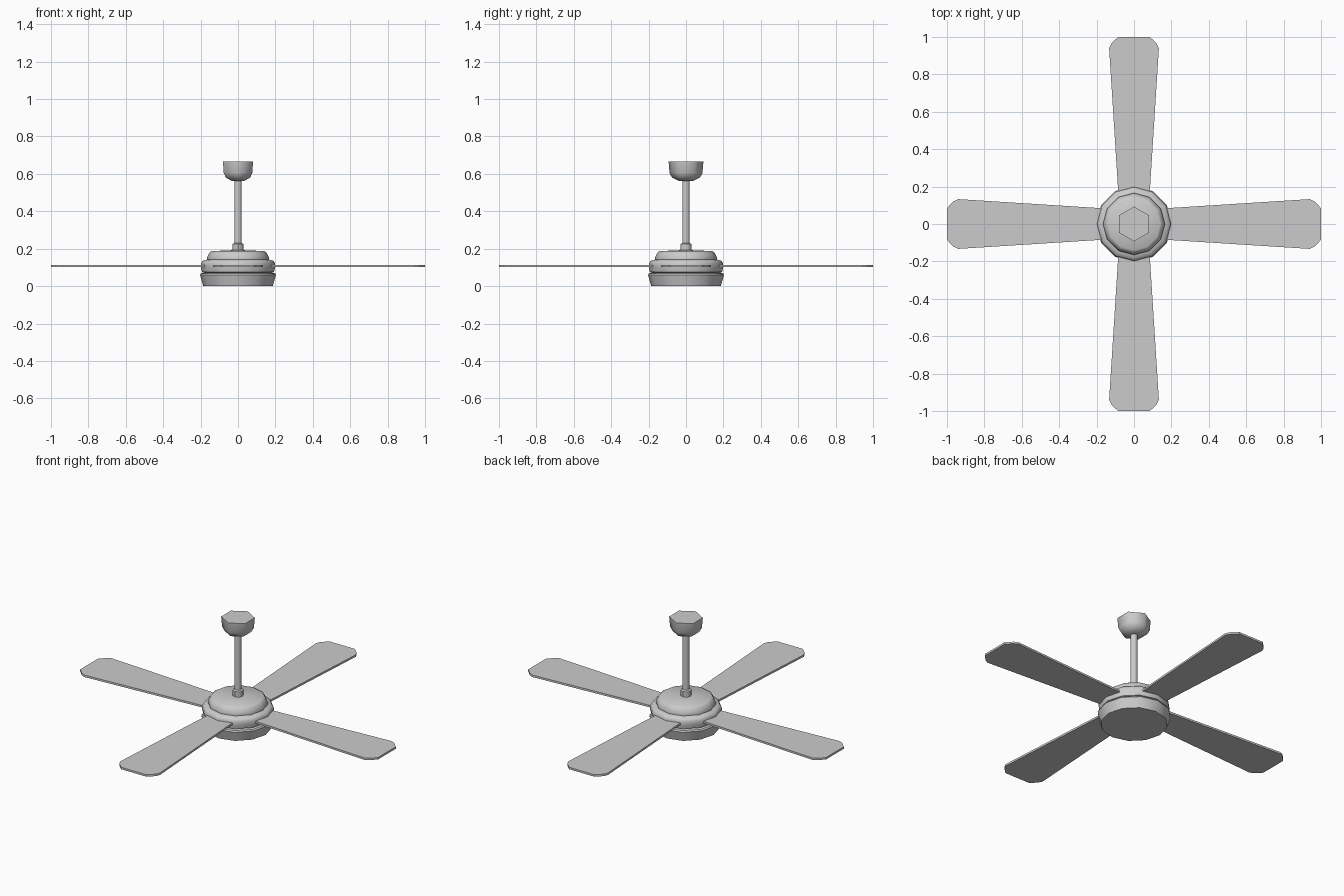
import bpy, bmesh, math

if "Cube" in bpy.data.objects:
    bpy.data.objects.remove(bpy.data.objects["Cube"])


def finish(name, bm, angle=None):
    bmesh.ops.recalc_face_normals(bm, faces=bm.faces)
    mesh = bpy.data.meshes.new(name)
    bm.to_mesh(mesh)
    bm.free()
    ob = bpy.data.objects.new(name, mesh)
    bpy.context.collection.objects.link(ob)
    if angle:
        bpy.ops.object.select_all(action='DESELECT')
        ob.select_set(True)
        bpy.context.view_layer.objects.active = ob
        bpy.ops.object.shade_smooth_by_angle(angle=math.radians(angle))
    return ob


def turned(name, profile, sides, start=0.0, angle=45):
    """Closed solid of revolution from (radius, z) points, bottom to top."""
    bm = bmesh.new()
    rings = []
    for r, z in profile:
        rings.append([bm.verts.new((r * math.cos(start + math.tau * i / sides),
                                    r * math.sin(start + math.tau * i / sides), z))
                      for i in range(sides)])
    for low, high in zip(rings, rings[1:]):
        for i in range(sides):
            j = (i + 1) % sides
            bm.faces.new((low[i], low[j], high[j], high[i]))
    bm.faces.new(rings[0])
    bm.faces.new(rings[-1])
    return finish(name, bm, angle)


def blade(name, turn):
    """Flat tapered paddle with clipped outer corners."""
    half = [(0.15, 0.083), (0.94, 0.133), (0.965, 0.121), (1.0, 0.085)]
    outline = half + [(x, -y) for x, y in reversed(half)]
    bm = bmesh.new()
    face = bm.faces.new([bm.verts.new((x, y, 0.101)) for x, y in outline])
    top = bmesh.ops.extrude_face_region(bm, geom=[face])
    bmesh.ops.translate(bm, vec=(0, 0, 0.012),
                        verts=[g for g in top['geom'] if isinstance(g, bmesh.types.BMVert)])
    ob = finish(name, bm)
    ob.rotation_euler.z = turn
    return ob


# Lower bowl of the motor housing
turned("lower_bowl", [(0.186, 0.0), (0.196, 0.035), (0.203, 0.06), (0.198, 0.068), (0.18, 0.072)], 12)

# Motor drum that carries the blades
turned("motor_drum", [(0.18, 0.07), (0.193, 0.076), (0.198, 0.1), (0.198, 0.122),
                      (0.19, 0.135), (0.165, 0.142)], 12)

# Stepped upper cover
turned("upper_cover", [(0.165, 0.14), (0.166, 0.152), (0.152, 0.18), (0.14, 0.187), (0.03, 0.192)], 12)

# Rod collar and hanging rod
turned("rod_collar", [(0.03, 0.185), (0.03, 0.225), (0.02, 0.23)], 8)
turned("hanging_rod", [(0.02, 0.185), (0.02, 0.6)], 8)

# Six-sided ceiling canopy
turned("ceiling_canopy", [(0.04, 0.563), (0.075, 0.58), (0.088, 0.605), (0.093, 0.665)],
       6, math.pi / 2, 65)

# Four blades
for k in range(4):
    blade(f"blade_{k + 1}", k * math.pi / 2)
